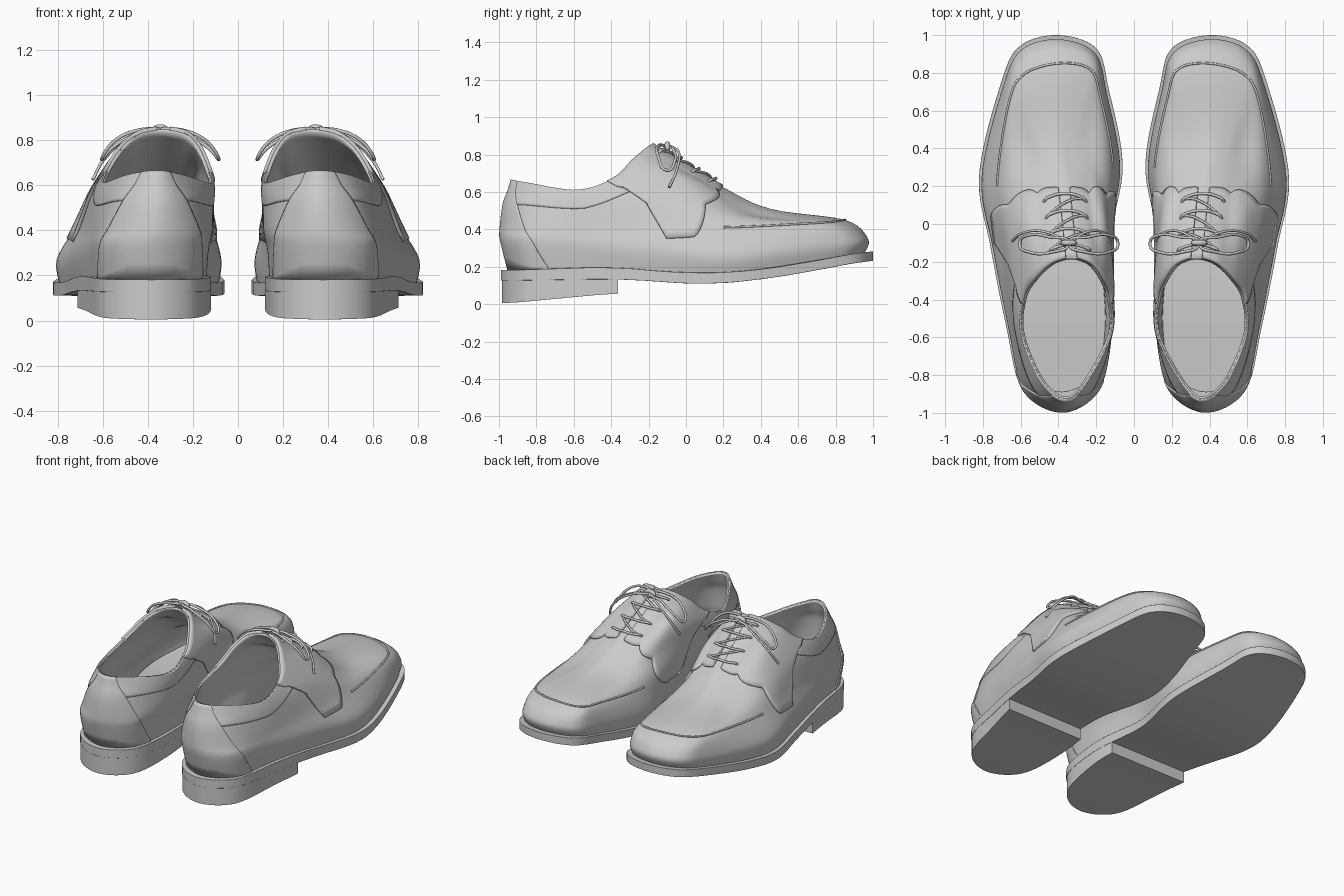
import bpy, bmesh, math
from mathutils import Vector, Matrix

default = bpy.data.objects.get("Cube")
if default:
    bpy.data.objects.remove(default, do_unlink=True)

COUNT = 14  # stations round the shoe: toe, outer side, heel, inner side
made = []


def spline(a, b, c, d, t):
    """Catmull-Rom blend between b and c."""
    return 0.5 * (2 * b + (c - a) * t + (2 * a - 5 * b + 4 * c - d) * t * t
                  + (3 * b - a - 3 * c + d) * t ** 3)


def ring_point(ring, u):
    i = math.floor(u)
    return spline(*[ring[(i + k) % COUNT] for k in (-1, 0, 1, 2)], u - i)


def lerp_points(points, x):
    """Piecewise linear curve lookup."""
    for (x0, y0), (x1, y1) in zip(points, points[1:]):
        if x <= x1:
            return y0 + (y1 - y0) * max(0, x - x0) / (x1 - x0)
    return points[-1][1]


def smooth_points(points, x, radius=0.12):
    return sum(lerp_points(points, x + radius * k) for k in (-1, 0, 1)) / 3


# Sole outline and the height curves along the shoe
outline = [(.40, 1), (.60, .945), (.70, .76), (.82, .26), (.76, -.12), (.675, -.55),
           (.59, -.88), (.38, -.99), (.18, -.87), (.12, -.55), (.135, -.12),
           (.06, .3), (.135, .72), (.2, .93)]
outline = [Vector((x, y, 0)) for x, y in outline]
welt_z = [(-1, .18), (-.4, .2), (0, .165), (.3, .172), (.6, .215), (1, .29)]
tread_z = [(-1, .125), (-.36, .135), (.1, .103), (.4, .13), (.7, .18), (1, .24)]
heel_z = [(-1, 0), (-.36, .06)]
bulge_z = [(-1, .34), (-.5, .31), (.3, .27), (1, .35)]

# Rings of the upper, from the welt to the opening
base = [Vector((.41 + (p.x - .41) * .93, p.y * .955,
                smooth_points(welt_z, p.y) - .01)) for p in outline]
bulge = [Vector((.41 + (p.x - .41) * .96, p.y * .985 - .012,
                 lerp_points(bulge_z, p.y))) for p in outline]
apron = [(.40, .85, .45), (.585, .79, .44), (.665, .63, .43), (.725, .2, .41),
         (.70, -.12, .42), (.65, -.55, .4), (.57, -.87, .4), (.37, -.99, .4),
         (.18, -.86, .4), (.115, -.55, .4), (.12, -.12, .42), (.11, .3, .41),
         (.18, .68, .43), (.235, .82, .44)]
vamp = [(.41, .45, .51), (.50, .42, .5), (.58, .36, .48), (.655, .1, .53),
        (.65, -.2, .56), (.63, -.55, .51), (.53, -.87, .53), (.36, -.975, .53),
        (.21, -.86, .53), (.115, -.55, .51), (.125, -.2, .56), (.155, .15, .53),
        (.24, .38, .49), (.32, .43, .5)]
throat = [(.37, .19, .63), (.43, .18, .625), (.50, .13, .625), (.57, -.04, .67),
          (.61, -.3, .63), (.615, -.57, .56), (.51, -.85, .59), (.36, -.95, .6),
          (.23, -.845, .59), (.115, -.57, .56), (.12, -.3, .63), (.16, -.02, .67),
          (.24, .13, .625), (.31, .18, .625)]
opening = [(.33, -.18, .85), (.39, -.19, .845), (.45, -.22, .825), (.52, -.29, .765),
           (.58, -.39, .67), (.595, -.58, .61), (.49, -.83, .645), (.36, -.93, .665),
           (.25, -.83, .645), (.12, -.58, .61), (.13, -.39, .67), (.17, -.29, .765),
           (.22, -.22, .825), (.275, -.19, .845)]
rings = [base, bulge] + [[Vector(p) for p in r] for r in (apron, vamp, throat, opening)]
TOP = len(rings) - 1


def surface(u, v, lift=0):
    """Point on the upper, optionally raised along its normal."""
    i = min(int(v), TOP - 1)
    near = [ring_point(rings[min(max(i + k, 0), TOP)], u) for k in (-1, 0, 1, 2)]
    p = spline(*near, v - i)
    if lift:
        e = .02
        du = surface(u + e, v) - surface(u - e, v)
        dv = surface(u, min(v + e, TOP)) - surface(u, max(v - e, 0))
        p = p + dv.cross(du).normalized() * lift
    return p


def finish(name, bm, angle=40):
    mesh = bpy.data.meshes.new(name)
    bm.to_mesh(mesh)
    bm.free()
    obj = bpy.data.objects.new(name, mesh)
    bpy.context.collection.objects.link(obj)
    bpy.ops.object.select_all(action='DESELECT')
    obj.select_set(True)
    bpy.context.view_layer.objects.active = obj
    bpy.ops.object.shade_smooth_by_angle(angle=math.radians(angle))
    made.append(obj)
    return obj


def sheet(name, rows, thickness, closed=False):
    """Skin over rows of points, thickened inwards."""
    bm = bmesh.new()
    grid = [[bm.verts.new(p) for p in row] for row in rows]
    pairs = list(zip(grid, grid[1:])) + ([(grid[-1], grid[0])] if closed else [])
    for a, b in pairs:
        for j in range(len(a) - 1):
            bm.faces.new((a[j], a[j + 1], b[j + 1], b[j]))
    obj = finish(name, bm, 60)
    solid = obj.modifiers.new("thickness", 'SOLIDIFY')
    solid.thickness = thickness
    solid.offset = -1
    return obj


def panel(name, u0, u1, low, high, lift=.008, steps=40):
    """Leather overlay following the upper between two edge curves."""
    rows = []
    for i in range(steps + 1):
        u = u0 + (u1 - u0) * i / steps
        a, b = lerp_points(low, u), lerp_points(high, u)
        rows.append([surface(u, a + (b - a) * j / 12, lift) for j in range(13)])
    if u1 < u0:
        rows.reverse()
    return sheet(name, rows, lift + .006)


def slab(name, start, upper, lower, scale=1, bevel=.014, steps=48):
    """Solid under the foot: paired outline points joined across."""
    bm = bmesh.new()
    sections = []
    for i in range(steps + 1):
        u = start + (COUNT / 2 - start) * i / steps
        ends = []
        for p in (ring_point(outline, u), ring_point(outline, COUNT - u)):
            x, y = .4 + (p.x - .4) * scale, p.y * scale
            ends.append([Vector((x, y, smooth_points(c, y))) for c in (upper, lower)])
        (a, b), (d, c) = ends
        sections.append([bm.verts.new(p) for p in (a, b, c, d)])
    for s, t in zip(sections, sections[1:]):
        for k in range(4):
            n = (k + 1) % 4
            bm.faces.new((s[k], s[n], t[n], t[k]))
    if start:
        bm.faces.new(sections[0])
    bmesh.ops.remove_doubles(bm, verts=bm.verts, dist=.0005)
    bmesh.ops.recalc_face_normals(bm, faces=bm.faces)
    obj = finish(name, bm)
    mod = obj.modifiers.new("soft_edge", 'BEVEL')
    mod.width, mod.segments = bevel, 2
    mod.angle_limit = math.radians(50)
    return obj


def cord(name, points, radius, cyclic=False):
    curve = bpy.data.curves.new(name, 'CURVE')
    curve.dimensions = '3D'
    curve.bevel_depth, curve.bevel_resolution = radius, 2
    curve.resolution_u = 6
    curve.use_fill_caps = True
    line = curve.splines.new('BEZIER')
    line.bezier_points.add(len(points) - 1)
    for knot, p in zip(line.bezier_points, points):
        knot.co = p
        knot.handle_left_type = knot.handle_right_type = 'AUTO'
    line.use_cyclic_u = cyclic
    obj = bpy.data.objects.new(name, curve)
    bpy.context.collection.objects.link(obj)
    made.append(obj)


# Sole, heel block and insole
slab("sole", 0, welt_z, tread_z)
slab("heel_block", 4.56, [(y, z + .01) for y, z in tread_z], heel_z, .995, .02)
slab("insole", 0, [(y, z + .05) for y, z in welt_z], welt_z, .9, .004)

# Upper with its lining
sheet("upper", [[surface(i / 8, j * TOP / 30) for j in range(31)]
                for i in range(COUNT * 8)], .016, closed=True)

# Overlays: heel counter, collar band and lace facings
full = [(0, TOP), (COUNT, TOP)]
panel("heel_counter", 5.6, 8.4, [(5, .1), (9, .1)],
      [(5.6, .2), (6.4, 4.2), (6.5, TOP), (7.5, TOP), (7.6, 4.2), (8.4, .2)], .007, 56)
panel("collar_band", 4.1, 9.9, [(4, 3.7), (5, 3), (9, 3), (10, 3.7)], full, .005)
edge = [(.5, 4), (2, 3.9), (3, 3), (3.5, 1.6), (4, 1.45), (4.15, 4.2)]
panel("outer_facing", .5, 4.2, edge, full, .014, 60)
panel("inner_facing", COUNT - .5, COUNT - 4.2,
      [(COUNT - u, v) for u, v in reversed(edge)], full, .014, 60)

# Raised apron seam round the toe
cord("apron_seam", [surface(i / 4, 2, .001) for i in range(-12, 13)], .006)

# Lace bars and crossings through the facings
for n in range(4):
    v = 4.12 + n * .22
    cord(f"lace_bar_{n + 1}", [surface(u / 4, v, .024 if abs(u) < 7 else .008)
                               for u in range(-7, 8)], .008)
    if n < 3:
        cord(f"lace_cross_{n + 1}", [surface(u / 4, v + .11 + u * .018, .02)
                                     for u in range(-6, 7)], .007)

# Bow: knot, loops and loose ends on both sides
knot = Vector((.345, -.1, .845))
cord("bow_knot", [knot + Vector((x, 0, z)) for x, z in
                  ((-.03, -.01), (0, .012), (.03, -.01), (0, -.02))], .014, True)
loop = [(0, 0, 0), (.1, -.05, 0), (.21, -.05, -.05), (.265, 0, -.13),
        (.22, .04, -.08), (.1, .03, -.015)]
tail = [(0, 0, 0), (.13, .06, -.03), (.25, .05, -.13), (.3, .01, -.22)]
for word, s in (("outer", 1), ("inner", -1)):
    place = lambda pts, k: [knot + Vector((s * k * x, y, z)) for x, y, z in pts]
    cord(f"{word}_bow_loop", place(loop, .98), .008, True)
    cord(f"{word}_lace_end", place(tail, 1 if s > 0 else .78), .007)

# Mirrored second shoe
flip = Matrix.Scale(-1, 4, (1, 0, 0))
for obj in list(made):
    twin = obj.copy()
    twin.data = obj.data.copy()
    twin.data.transform(flip)
    if twin.type == 'MESH':
        twin.data.flip_normals()
    bpy.context.collection.objects.link(twin)
    name = obj.name
    obj.name, twin.name = "left_" + name, "right_" + name
